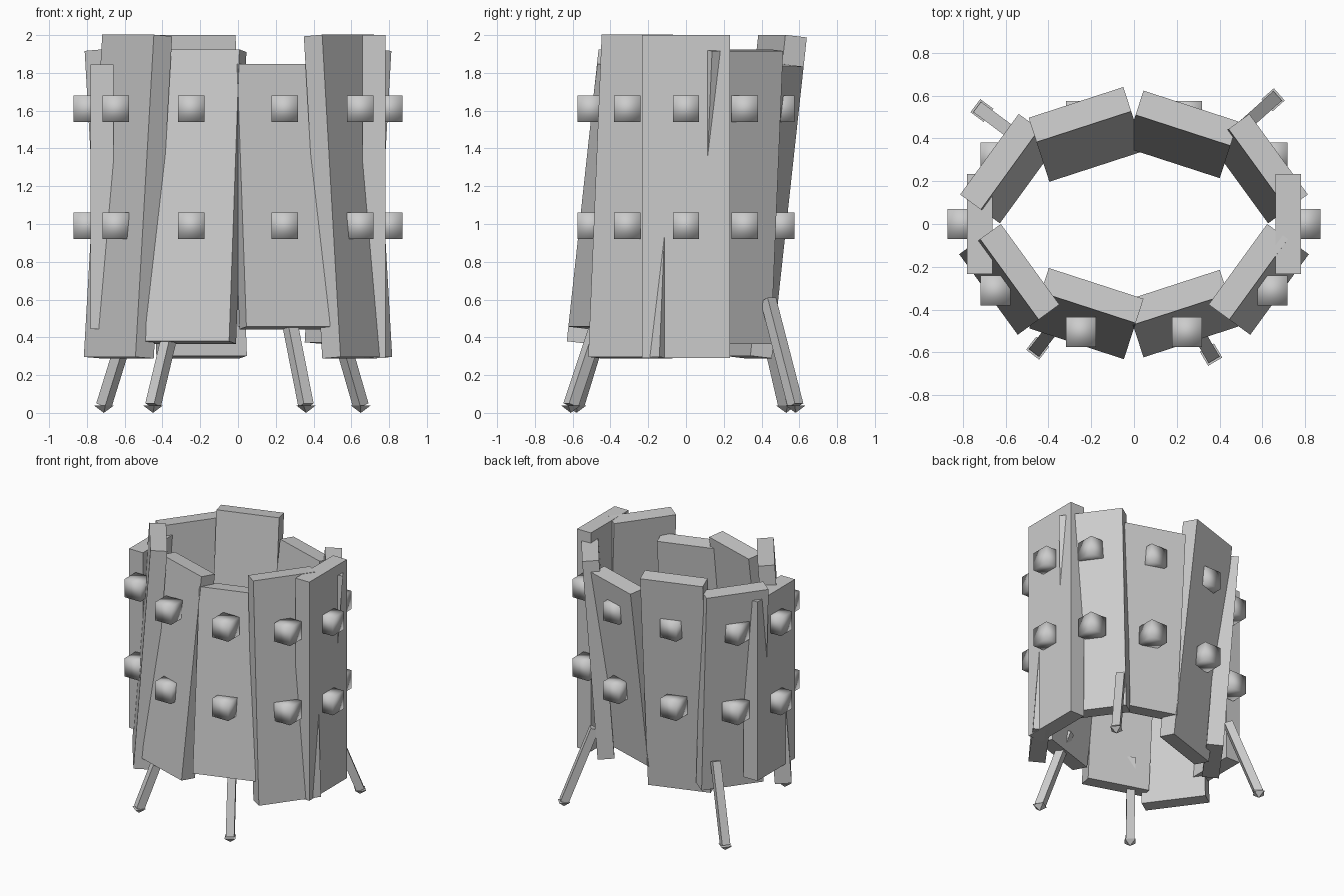
import bpy
from math import sin, cos, atan2, radians, pi

if "Cube" in bpy.data.objects:
    bpy.data.objects.remove(bpy.data.objects["Cube"], do_unlink=True)

# One grey for everything
grey = bpy.data.materials.new("plain_grey")
grey.use_nodes = True
COLOUR = (0.6, 0.6, 0.6, 1.0)
grey.diffuse_color = COLOUR
for node in grey.node_tree.nodes:
    if node.type == 'BSDF_PRINCIPLED':
        node.inputs["Base Color"].default_value = COLOUR


def finish(name):
    ob = bpy.context.object
    ob.name = name
    ob.data.materials.append(grey)
    return ob


def box(name, size, loc, rot=(0, 0, 0)):
    bpy.ops.mesh.primitive_cube_add(size=1, location=loc, rotation=rot)
    ob = finish(name)
    ob.scale = size
    return ob


RX, RY = 0.72, 0.44          # oval that the plank centres follow
MID_Z = 1.145
HEIGHTS = (1.71, 1.555, 1.40)
COUNT = 10

# Ring of thick planks, leaning toward the back
for i in range(COUNT):
    a = 2 * pi * i / COUNT
    box(f"plank_{i + 1}", (0.12, 0.465, HEIGHTS[i % 3]),
        (RX * cos(a), RY * sin(a), MID_Z), (0, 0.12 * sin(a), a))

# Two rows of soft-shaded studs
for row, z in (("lower", 0.99), ("upper", 1.61)):
    for i in range(COUNT):
        a = 2 * pi * i / COUNT
        box(f"{row}_stud_{i + 1}", (0.14, 0.14, 0.14),
            (0.80 * cos(a), 0.53 * sin(a), z))
        bpy.ops.object.shade_smooth()

# Splayed legs with pointed feet
LEAN = 0.37
LENGTH = 0.60
FEET = {"front_right": (-0.71 + 0.26, -0.58), "front_left": (0.36, -0.61),
        "back_right": (-0.71, 0.53), "back_left": (0.65, 0.58)}
for side, (x, y) in FEET.items():
    a = atan2(y, x)
    inward = 0.5 * LENGTH * sin(LEAN)
    box(f"{side}_leg", (0.06, 0.06, LENGTH),
        (x - inward * cos(a), y - inward * sin(a),
         0.04 + 0.5 * LENGTH * cos(LEAN)), (0, -LEAN, a))
    bpy.ops.mesh.primitive_cone_add(vertices=4, radius1=0, radius2=0.054,
                                    depth=0.04, location=(x, y, 0.02),
                                    rotation=(0, 0, a + radians(45)))
    finish(f"{side}_foot")
